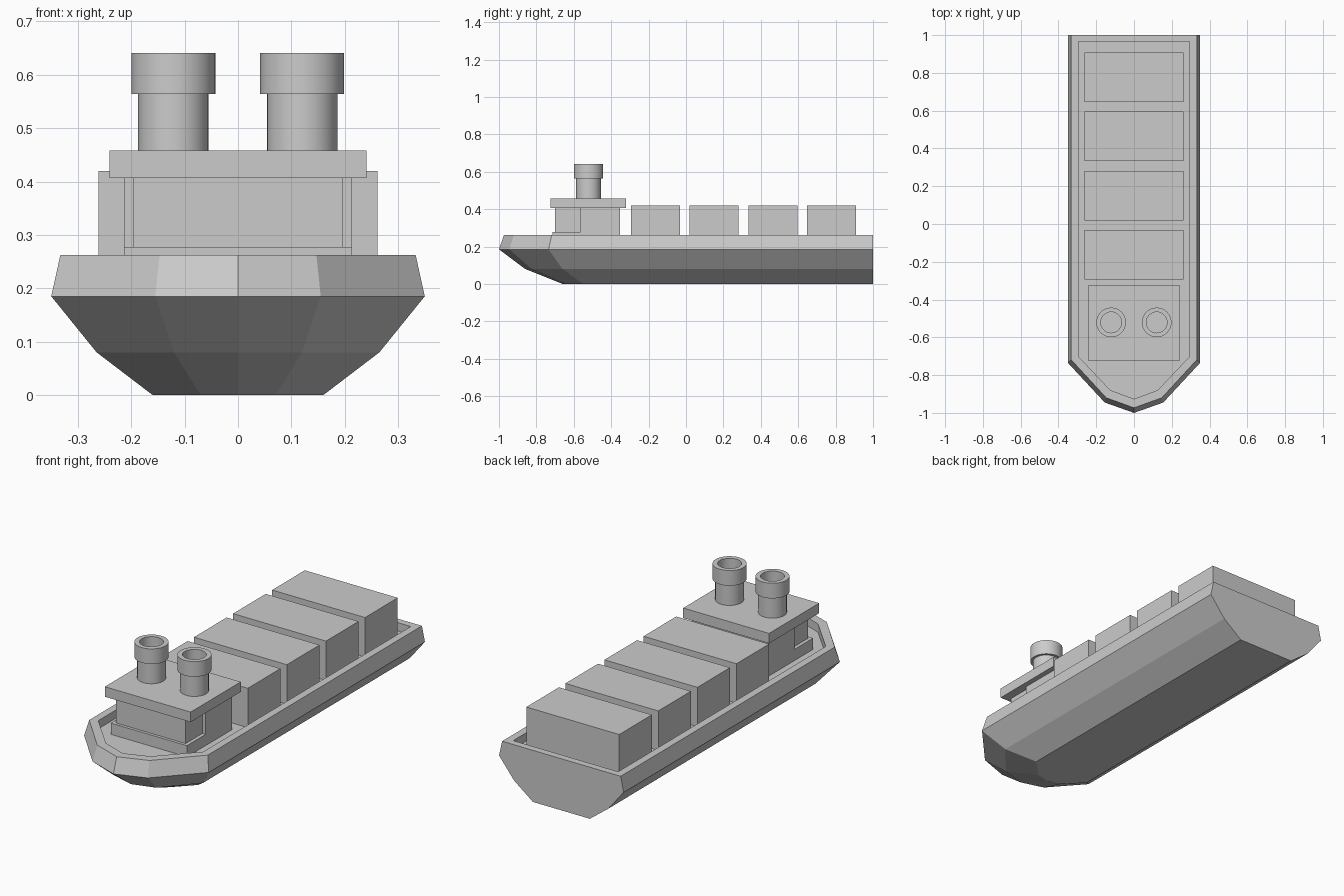
import bpy, bmesh, math

if "Cube" in bpy.data.objects:
    bpy.data.objects.remove(bpy.data.objects["Cube"])


def finish(name, bm):
    bmesh.ops.recalc_face_normals(bm, faces=bm.faces)
    me = bpy.data.meshes.new(name)
    bm.to_mesh(me)
    bm.free()
    ob = bpy.data.objects.new(name, me)
    bpy.context.collection.objects.link(ob)
    return ob


def loft(name, rings, closed_ends=True):
    """Skin a stack of equal-length closed rings."""
    bm = bmesh.new()
    loops = [[bm.verts.new(p) for p in ring] for ring in rings]
    n = len(loops[0])
    for a, b in zip(loops, loops[1:]):
        for i in range(n):
            j = (i + 1) % n
            bm.faces.new((a[i], a[j], b[j], b[i]))
    if closed_ends:
        bm.faces.new(loops[0])
        bm.faces.new(loops[-1])
    return finish(name, bm)


def box(name, x, y0, y1, z0, z1):
    """Box centred on x = 0 with half width x."""
    corners = [(-x, y0), (x, y0), (x, y1), (-x, y1)]
    return loft(name, [[(cx, cy, z) for cx, cy in corners] for z in (z0, z1)])


def hull_ring(z, stern_y, side, shoulder_y, bow_x, bow_y, tip_y):
    half = [(side, stern_y), (side, shoulder_y), (bow_x, bow_y)]
    outline = half + [(0, tip_y)] + [(-x, y) for x, y in reversed(half)]
    return [(x, y, z) for x, y in outline]


# Hull: outer skin from keel to gunwale, then inside down to the deck
DECK = 0.22
loft("hull", [
    hull_ring(0.0, 1, 0.16, -0.55, 0.07, -0.642, -0.66),
    hull_ring(0.08, 1, 0.265, -0.66, 0.12, -0.825, -0.86),
    hull_ring(0.185, 1, 0.35, -0.735, 0.155, -0.945, -1.0),
    hull_ring(0.262, 1, 0.333, -0.718, 0.147, -0.92, -0.973),
    hull_ring(0.262, 0.965, 0.295, -0.70, 0.125, -0.88, -0.926),
    hull_ring(DECK, 0.965, 0.295, -0.70, 0.125, -0.88, -0.926),
])

# Cargo containers
for i in range(4):
    y = -0.163 + i * 0.3135
    box(f"container_{i + 1}", 0.261, y - 0.131, y + 0.131, DECK - 0.005, 0.42)

# Bridge: plinth, narrower front cabin, rear cabin and roof slab
box("bridge_plinth", 0.214, -0.715, -0.565, DECK - 0.005, 0.277)
box("bridge_front_cabin", 0.196, -0.70, -0.56, 0.27, 0.41)
box("bridge_rear_cabin", 0.214, -0.565, -0.352, DECK - 0.005, 0.41)
box("bridge_roof", 0.241, -0.724, -0.322, 0.407, 0.458)

# Funnels: lathed pipes with a thicker hollow collar
profile = [(0.066, 0.455), (0.066, 0.564), (0.0785, 0.564),
           (0.0785, 0.641), (0.055, 0.641), (0.055, 0.564)]
SEG = 32
for side, cx in (("left", -0.121), ("right", 0.12)):
    rings = [[(cx + r * math.cos(2 * math.pi * k / SEG),
               -0.521 + r * math.sin(2 * math.pi * k / SEG), z)
              for k in range(SEG)] for r, z in profile]
    funnel = loft(f"funnel_{side}", rings)
    bpy.ops.object.select_all(action='DESELECT')
    funnel.select_set(True)
    bpy.context.view_layer.objects.active = funnel
    bpy.ops.object.shade_smooth_by_angle(angle=math.radians(30))
